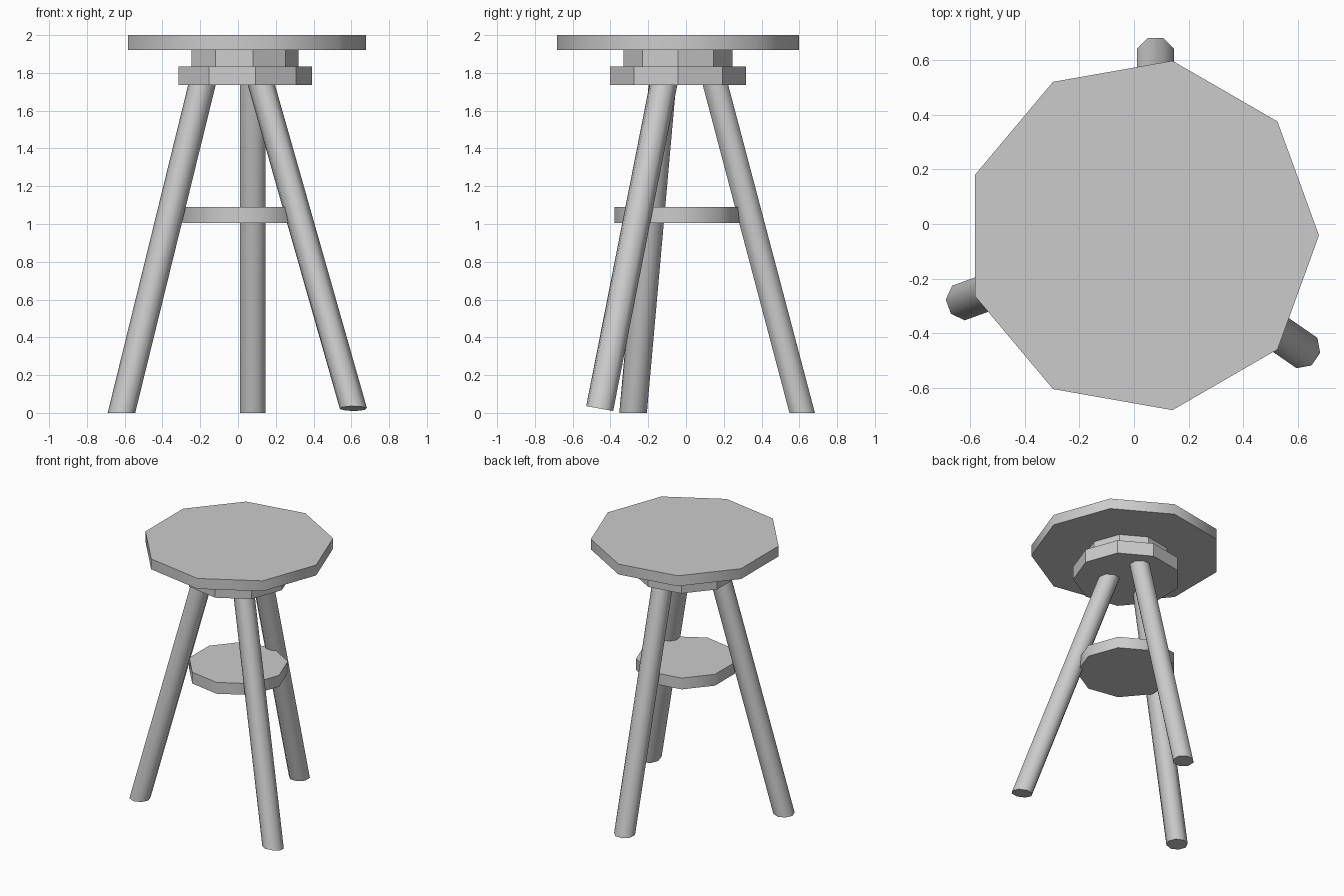
import bpy, bmesh
from math import cos, sin, pi, radians, atan2

if "Cube" in bpy.data.objects:
    bpy.data.objects.remove(bpy.data.objects["Cube"])


def prism(name, sides, bottom, top, radius, start, smooth, tilt=0.0):
    """Prism slanting from bottom centre to top centre; tilt slopes its ends along y."""
    bm = bmesh.new()
    rings = []
    for cx, cy, cz in (bottom, top):
        ring = []
        for i in range(sides):
            a = start + 2 * pi * i / sides
            dx, dy = radius * cos(a), radius * sin(a)
            ring.append(bm.verts.new((cx + dx, cy + dy, cz + tilt * dy)))
        rings.append(ring)
    low, high = rings
    bm.faces.new(low[::-1])
    bm.faces.new(high)
    for i in range(sides):
        j = (i + 1) % sides
        bm.faces.new((low[i], low[j], high[j], high[i]))
    mesh = bpy.data.meshes.new(name)
    bm.to_mesh(mesh)
    bm.free()
    ob = bpy.data.objects.new(name, mesh)
    bpy.context.collection.objects.link(ob)
    if smooth:
        bpy.ops.object.select_all(action='DESELECT')
        ob.select_set(True)
        bpy.context.view_layer.objects.active = ob
        bpy.ops.object.shade_smooth_by_angle(angle=radians(50))
    return ob


# Nine-sided discs stacked on one axis: name, radius, z range, smooth
CX, CY = 0.028, -0.042
for name, r, z0, z1, smooth in (
    ("seat", 0.65, 1.922, 2.0, True),
    ("upper_collar", 0.292, 1.835, 1.922, False),
    ("lower_collar", 0.365, 1.735, 1.835, False),
    ("foot_shelf", 0.342, 1.005, 1.09, True),
):
    prism(name, 9, (CX, CY, z0), (CX, CY, z1), r, 0, smooth)

# Three splayed octagonal legs; the right one has slanted ends
for name, foot, head, tilt in (
    ("left_leg", (-0.617, -0.28, 0), (-0.19, -0.125, 1.74), 0),
    ("back_leg", (0.079, 0.615, 0), (0.079, 0.155, 1.74), 0),
    ("right_leg", (0.611, -0.457, 0.023), (0.12, -0.117, 1.75), -0.18),
):
    azimuth = atan2(foot[1] - head[1], foot[0] - head[0])
    prism(name, 8, foot, head, 0.073, azimuth + pi / 8, True, tilt)
